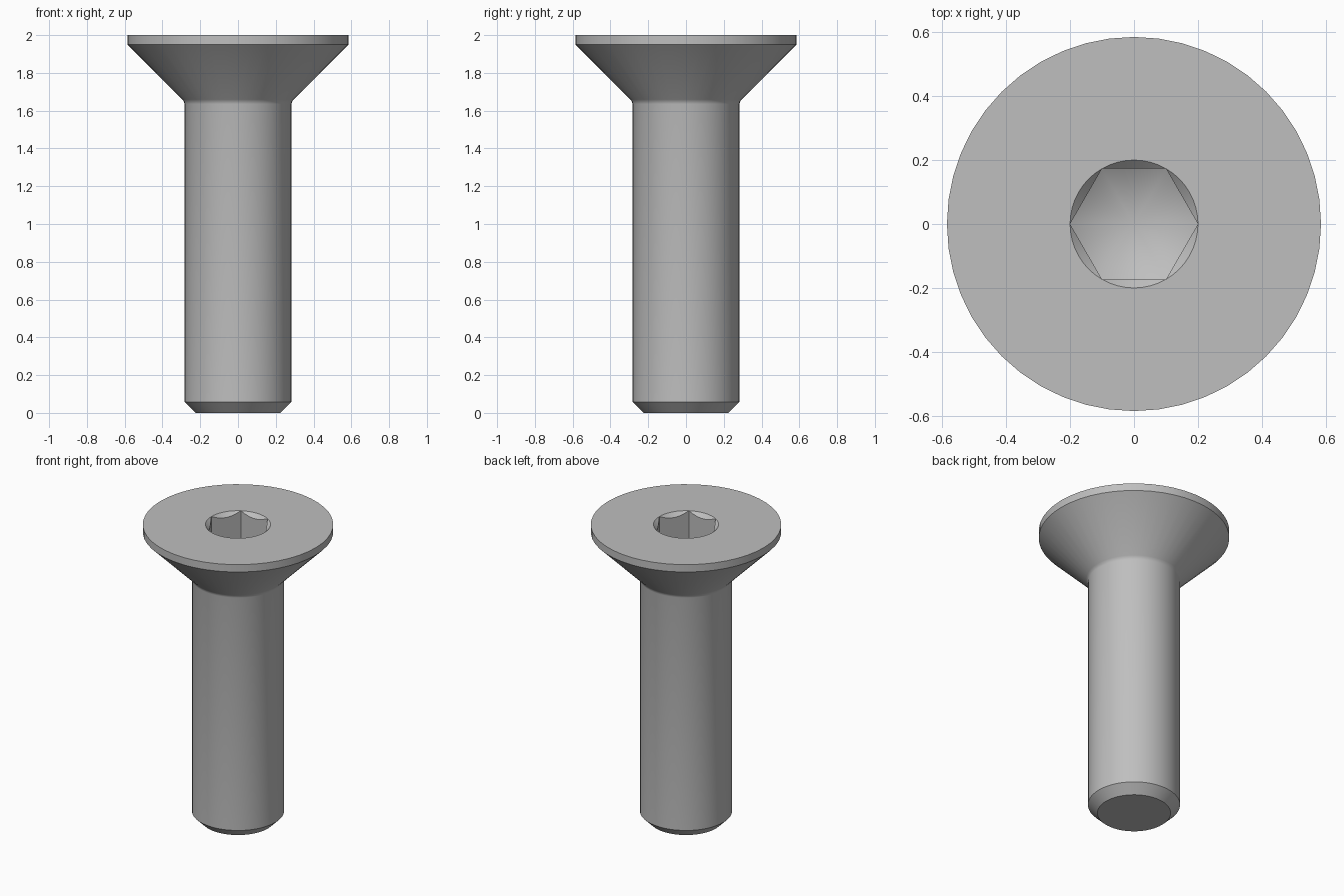
import bpy, bmesh
from math import cos, sin, pi, radians, tan

cube = bpy.data.objects.get("Cube")
if cube:
    bpy.data.objects.remove(cube)

SEGMENTS = 48
HEX_RADIUS = 0.2        # socket centre to hex corner
SOCKET_FLOOR = 1.78     # height of the floor at the hex corners
DRILL = tan(radians(30))


def hex_radius(a):
    """Distance from the axis to the hexagon side in direction a."""
    return HEX_RADIUS * cos(pi / 6) / cos(a % (pi / 3) - pi / 6)


# Rings from tip to socket floor: each maps an angle to (radius, height)
def circle(r, z):
    return lambda a: (r, z)


def chamfer_ring(a):
    r = hex_radius(a)
    return r, 2 - (HEX_RADIUS - r)


def floor_ring(a):
    r = hex_radius(a)
    return r, SOCKET_FLOOR - (HEX_RADIUS - r) * DRILL


outer = [(0.225, 0), (0.283, 0.058),                        # chamfered tip
         (0.283, 1.635), (0.286, 1.647), (0.294, 1.659),    # shaft, small fillet
         (0.585, 1.95), (0.585, 2), (HEX_RADIUS, 2)]        # countersunk head
rings = [circle(*p) for p in outer] + [chamfer_ring, floor_ring]

# Skin the rings around the axis
bm = bmesh.new()
angles = [2 * pi * i / SEGMENTS for i in range(SEGMENTS)]
loops = []
for ring in rings:
    loop = []
    for a in angles:
        r, z = ring(a)
        loop.append(bm.verts.new((r * cos(a), r * sin(a), z)))
    loops.append(loop)
for low, high in zip(loops, loops[1:]):
    for i in range(SEGMENTS):
        j = (i + 1) % SEGMENTS
        bm.faces.new((low[i], low[j], high[j], high[i]))

# Flat tip and conical drilled socket floor
bm.faces.new(loops[0][::-1])
apex = bm.verts.new((0, 0, SOCKET_FLOOR - HEX_RADIUS * DRILL))
for i in range(SEGMENTS):
    bm.faces.new((loops[-1][i], loops[-1][(i + 1) % SEGMENTS], apex))

# Chamfer closes to a point at each hex corner
bmesh.ops.remove_doubles(bm, verts=bm.verts, dist=0.0001)
bmesh.ops.recalc_face_normals(bm, faces=bm.faces)
mesh = bpy.data.meshes.new("countersunk_screw")
bm.to_mesh(mesh)
bm.free()

screw = bpy.data.objects.new("countersunk_screw", mesh)
bpy.context.collection.objects.link(screw)

# Plain grey metal
grey = bpy.data.materials.new("grey_metal")
grey.use_nodes = True
colour = (0.52, 0.52, 0.52, 1)
grey.diffuse_color = colour
grey.node_tree.nodes["Principled BSDF"].inputs["Base Color"].default_value = colour
mesh.materials.append(grey)

# Smooth round surfaces, crisp edges
bpy.ops.object.select_all(action="DESELECT")
screw.select_set(True)
bpy.context.view_layer.objects.active = screw
bpy.ops.object.shade_smooth_by_angle(angle=radians(30))
